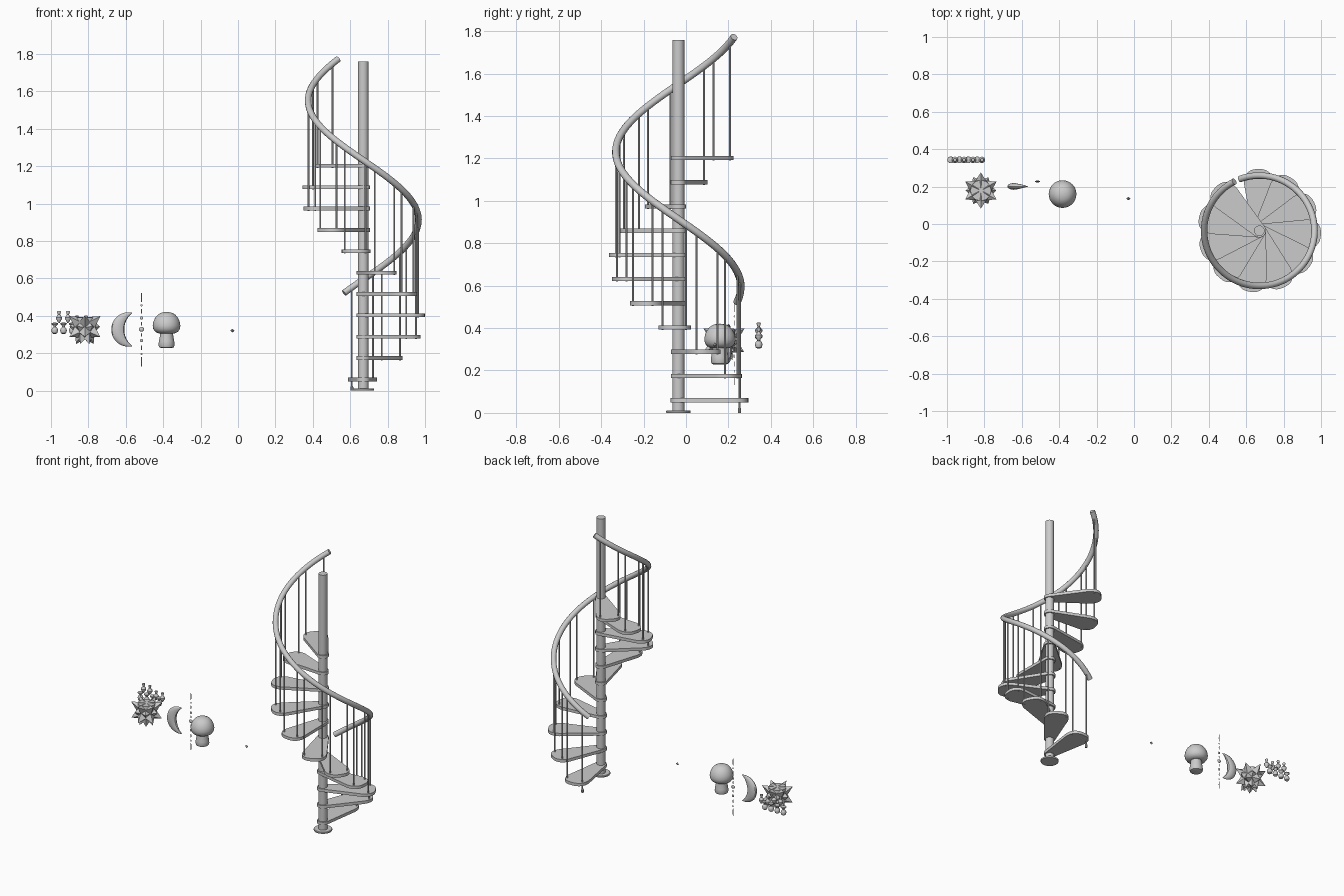
import bpy, bmesh, math
from math import sin, cos, pi, radians
from mathutils import Vector

if "Cube" in bpy.data.objects:
    bpy.data.objects.remove(bpy.data.objects["Cube"])

CX, CY = 0.670, -0.036          # stair axis
STEP, A0 = 31.6, 91             # clockwise turn per tread, first tread angle
TREADS, Z0, RISE = 11, 0.06, 0.1142
RAIL_R = 0.295


def finish(name, bm, smooth=True):
    bmesh.ops.remove_doubles(bm, verts=bm.verts, dist=1e-5)
    bmesh.ops.recalc_face_normals(bm, faces=bm.faces)
    me = bpy.data.meshes.new(name)
    bm.to_mesh(me)
    bm.free()
    ob = bpy.data.objects.new(name, me)
    bpy.context.collection.objects.link(ob)
    if smooth:
        bpy.ops.object.select_all(action='DESELECT')
        ob.select_set(True)
        bpy.context.view_layer.objects.active = ob
        bpy.ops.object.shade_smooth_by_angle(angle=radians(35))
    return ob


def loft(bm, rings):
    rows = [[bm.verts.new(p) for p in r] for r in rings]
    n = len(rows[0])
    for a, b in zip(rows, rows[1:]):
        for i in range(n):
            bm.faces.new((a[i], a[(i + 1) % n], b[(i + 1) % n], b[i]))
    bm.faces.new(rows[0])
    bm.faces.new(rows[-1])


def lathe(name, profile, x, y, n=24, flat_y=1.0):
    # profile is (radius, z) from bottom to top
    bm = bmesh.new()
    loft(bm, [[(x + r * cos(2 * pi * i / n), y + flat_y * r * sin(2 * pi * i / n), z)
               for i in range(n)] for r, z in profile])
    return finish(name, bm)


def around(deg, r):
    return CX + r * cos(radians(deg)), CY + r * sin(radians(deg))


def rail_z(deg):
    return 0.522 + (110.5 - deg) * 0.00354


# Central pole and foot flange
lathe("pole", [(0.028, 0), (0.028, 1.76)], CX, CY, 32)
lathe("base_flange", [(0.056, 0), (0.058, 0.003), (0.058, 0.009), (0.055, 0.012)], CX, CY, 32)

# Tread outline: narrow hub end, broad rounded tip
outline = [(0.036 * cos(a), 0.036 * sin(a)) for a in
           [radians(100 + 160 * i / 12) for i in range(13)]]
for i in range(17):
    a = -pi / 2 + pi * i / 16
    outline.append((0.25 + 0.08 * abs(cos(a)) ** 0.8,
                    math.copysign(0.077 * abs(sin(a)) ** 0.8, a)))

for k in range(TREADS):
    ang, z = A0 - STEP * k, Z0 + RISE * k
    c, s = cos(radians(ang)), sin(radians(ang))
    bm = bmesh.new()
    loft(bm, [[(CX + px * c - py * s, CY + px * s + py * c, z + h) for px, py in outline]
              for h in (-0.01, 0.01)])
    finish(f"tread_{k + 1}", bm)
    # Two balusters per tread, the first runs to the ground
    for j, off in enumerate((11, -11)):
        x, y = around(ang + off, RAIL_R)
        low = 0 if k == 0 and j == 0 else z - 0.012
        lathe(f"baluster_{k + 1}_{j + 1}", [(0.0048, low), (0.0048, rail_z(ang + off))], x, y, 8)
x, y = around(A0 + 11, RAIL_R)
lathe("baluster_foot", [(0.008, 0), (0.008, 0.02), (0.005, 0.024)], x, y, 10)

# Helical handrail
cu = bpy.data.curves.new("handrail", 'CURVE')
cu.dimensions = '3D'
cu.bevel_depth = 0.0175
cu.bevel_resolution = 4
cu.use_fill_caps = True
sp = cu.splines.new('POLY')
N = 96
sp.points.add(N)
for i in range(N + 1):
    d = 110.5 - 353.5 * i / N
    sp.points[i].co = (*around(d, RAIL_R), rail_z(d), 1)
tmp = bpy.data.objects.new("handrail_path", cu)
bpy.context.collection.objects.link(tmp)
bpy.context.view_layer.update()
bm = bmesh.new()
bm.from_mesh(tmp.to_mesh())
bpy.data.objects.remove(tmp)
finish("handrail", bm)

# Mushroom
lathe("mushroom_stem", [(0.028, 0.228), (0.039, 0.232), (0.043, 0.243), (0.041, 0.265),
                        (0.036, 0.29), (0.034, 0.33)], -0.382, 0.16, 32)
lathe("mushroom_cap", [(0.03, 0.306), (0.046, 0.307), (0.062, 0.316), (0.071, 0.33),
                       (0.074, 0.348), (0.070, 0.37), (0.060, 0.391), (0.046, 0.407),
                       (0.03, 0.416), (0.012, 0.42), (0.001, 0.4205)], -0.382, 0.16, 32)

# Hanging string of separate slim beads: (z, radius, half height)
for k, (z, r, h) in enumerate([(0.498, 0.003, 0.028), (0.456, 0.005, 0.006), (0.425, 0.003, 0.014),
                               (0.388, 0.008, 0.009), (0.358, 0.003, 0.01), (0.328, 0.014, 0.012),
                               (0.298, 0.003, 0.01), (0.268, 0.008, 0.009), (0.23, 0.003, 0.014),
                               (0.196, 0.005, 0.006), (0.154, 0.003, 0.028)]):
    lathe(f"bead_{k + 1}", [(r * sin(pi * i / 6) + 1e-4, z - h * cos(pi * i / 6))
                            for i in range(7)], -0.516, 0.227, 12, 0.35)

# Crescent moon: lens section lofted between outer and inner arcs
rings = []
for i in range(33):
    t = -0.995 + 1.99 * i / 32
    a, b = pi - radians(104) * t, pi - radians(52.6) * t
    o = Vector((-0.586 + 0.0917 * cos(a), 0.201, 0.327 + 0.0917 * sin(a)))
    n = Vector((-0.496 + 0.112 * cos(b), 0.201, 0.327 + 0.112 * sin(b)))
    mid, half = (o + n) / 2, (o - n) / 2
    th = half.length * 0.52
    rings.append([mid + half * cos(u) + Vector((0, th * sin(u), 0))
                  for u in [2 * pi * j / 12 for j in range(12)]])
bm = bmesh.new()
loft(bm, rings)
finish("crescent_moon", bm)

# Spiky star: flat-topped core with aligned tiers of pyramid spikes
SC = Vector((-0.819, 0.179, 0.338))
lathe("star_core", [(0.03, 0.285), (0.052, 0.305), (0.058, 0.335), (0.058, 0.375), (0.056, 0.392)],
      SC.x, SC.y, 12)
for tier, (elev, turn, length) in enumerate([(32, 30, 0.114), (-28, 30, 0.108), (3, 0, 0.082),
                                             (-62, 0, 0.1)]):
    for k in range(6):
        az, el = radians(turn + 60 * k), radians(elev)
        d = Vector((cos(az) * cos(el), sin(az) * cos(el), sin(el)))
        side = Vector((-sin(az), cos(az), 0))
        up = d.cross(side)
        bm = bmesh.new()
        base = [bm.verts.new(SC + d * 0.04 + (side * u + up * v) * 0.04)
                for u, v in ((1, 0), (0, 1), (-1, 0), (0, -1))]
        tip = bm.verts.new(SC + d * length)
        bm.faces.new(base)
        for i in range(4):
            bm.faces.new((base[i], base[(i + 1) % 4], tip))
        finish(f"star_spike_{tier + 1}_{k + 1}", bm, False)

# Two rows of small turned ornaments
for k in range(4):
    lathe(f"ornament_lower_{k + 1}",
          [(0.006, 0.303), (0.014, 0.308), (0.018, 0.322), (0.015, 0.333), (0.007, 0.341),
           (0.008, 0.346), (0.018, 0.356), (0.017, 0.361), (0.006, 0.364)],
          -0.98 + 0.047 * k, 0.343, 16)
    drop = 0.0 if k < 2 else 0.025
    lathe(f"ornament_upper_{k + 1}",
          [(p, z - drop) for p, z in
           [(0.004, 0.363), (0.008, 0.37), (0.017, 0.385), (0.017, 0.392), (0.008, 0.402),
            (0.006, 0.408), (0.010, 0.42), (0.009, 0.425), (0.004, 0.427)]],
          -0.957 + 0.048 * k, 0.343, 16)

# Tiny floating gem
lathe("small_gem", [(0.0005, 0.311), (0.012, 0.321), (0.0005, 0.331)], -0.03, 0.136, 4, 0.8)
